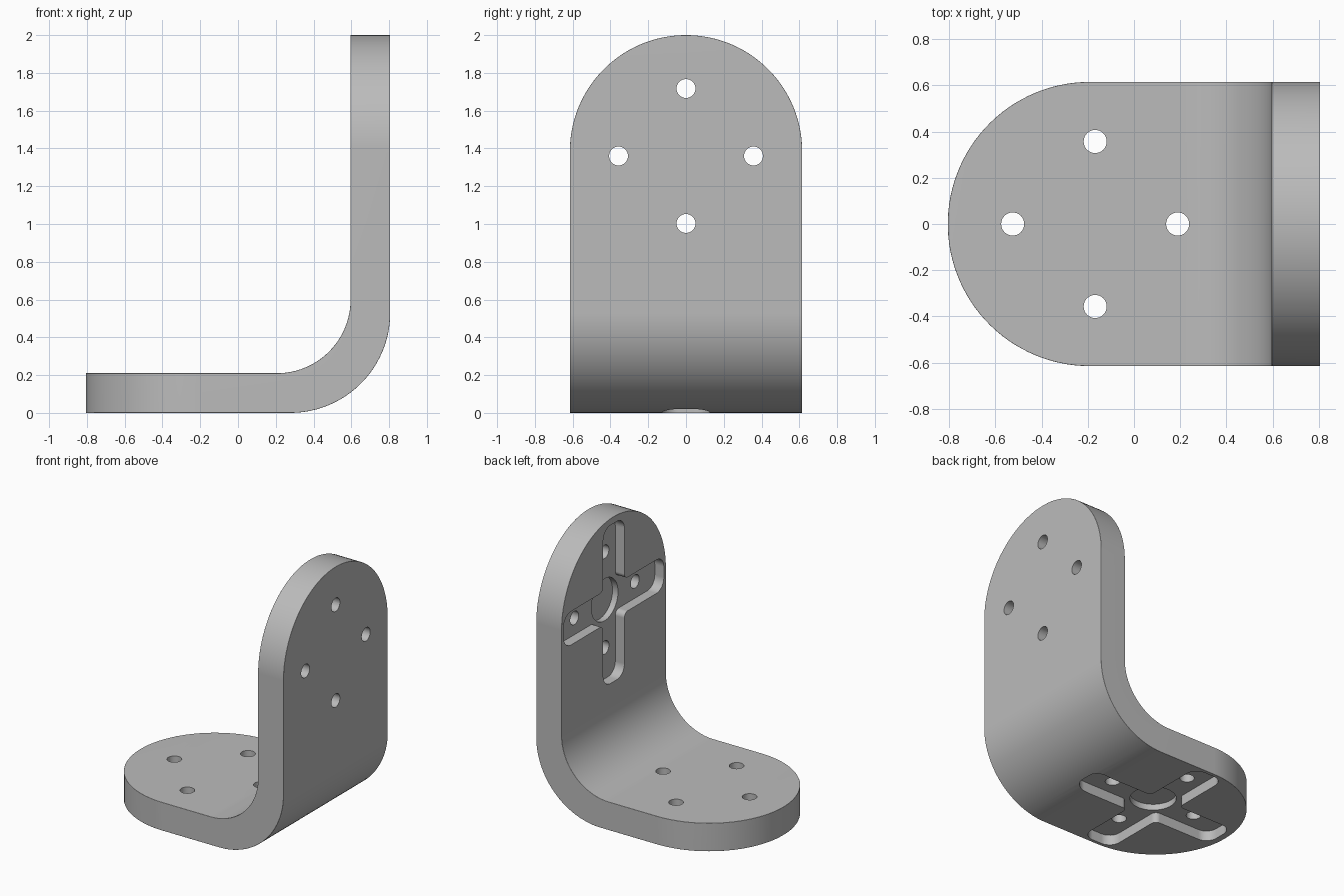
import bpy, bmesh, math
from mathutils import Matrix, Vector

cube = bpy.data.objects.get("Cube")
if cube:
    bpy.data.objects.remove(cube, do_unlink=True)

HALF = 0.615            # half width, also the radius of the rounded ends
T = 0.21                # plate thickness
XMIN, XMAX, TOP = -0.806, 0.806, 2.0
R_IN, R_OUT = 0.39, 0.53

grey = bpy.data.materials.new("light grey")
grey.use_nodes = True
colour = (0.5, 0.5, 0.5, 1)
grey.diffuse_color = colour
grey.node_tree.nodes["Principled BSDF"].inputs["Base Color"].default_value = colour


def add_object(name, bm):
    bmesh.ops.recalc_face_normals(bm, faces=bm.faces)
    mesh = bpy.data.meshes.new(name)
    bm.to_mesh(mesh)
    bm.free()
    mesh.materials.append(grey)
    ob = bpy.data.objects.new(name, mesh)
    bpy.context.collection.objects.link(ob)
    return ob


def prism(name, points, frame, depth):
    """Extrude a 2D outline from just outside a face to a depth inside it."""
    bm = bmesh.new()
    low = [bm.verts.new(frame @ Vector((u, v, -0.1))) for u, v in points]
    high = [bm.verts.new(frame @ Vector((u, v, depth))) for u, v in points]
    n = len(points)
    bm.faces.new(low)
    bm.faces.new(high)
    for i in range(n):
        j = (i + 1) % n
        bm.faces.new((low[i], low[j], high[j], high[i]))
    ob = add_object(name, bm)
    ob.hide_render = True
    return ob


def circle(r, cu=0, cv=0, n=32):
    return [(cu + r * math.cos(2 * math.pi * i / n),
             cv + r * math.sin(2 * math.pi * i / n)) for i in range(n)]


def cross(length, half, r_tip, r_in, n=8):
    """Plus-shaped outline with rounded tips and rounded inner corners."""
    arm = []
    for cv, start in ((-half + r_tip, -90), (half - r_tip, 0)):
        for i in range(n + 1):
            a = math.radians(start + 90 * i / n)
            arm.append((length - r_tip + r_tip * math.cos(a), cv + r_tip * math.sin(a)))
    c = half + r_in
    for i in range(n + 1):
        a = math.radians(270 - 90 * i / n)
        arm.append((c + r_in * math.cos(a), c + r_in * math.sin(a)))
    pts = []
    for k in range(4):
        ca, sa = ((1, 0), (0, 1), (-1, 0), (0, -1))[k]
        pts += [(u * ca - v * sa, u * sa + v * ca) for u, v in arm]
    return pts


# Stations along the bent strip: (inner point, outer point, half width)
stations = []
N = 28
angles = [math.radians(90 * (k + 0.5) / (N + 0.5)) for k in range(N + 1)]
for a in angles:                                   # rounded end of the base
    x = XMIN + HALF - HALF * math.cos(a)
    stations.append(((x, T), (x, 0), HALF * math.sin(a)))
for k in range(25):                                # bend
    a = math.radians(90 * k / 24)
    s, c = math.sin(a), math.cos(a)
    stations.append(((XMAX - T - R_IN + R_IN * s, T + R_IN - R_IN * c),
                     (XMAX - R_OUT + R_OUT * s, R_OUT - R_OUT * c), HALF))
for a in reversed(angles):                         # rounded end of the upright
    z = TOP - HALF + HALF * math.cos(a)
    stations.append(((XMAX - T, z), (XMAX, z), HALF * math.sin(a)))

bm = bmesh.new()
rings = [[bm.verts.new((p[0], y, p[1])) for p, y in
          ((i, -w), (i, w), (o, w), (o, -w))] for i, o, w in stations]
for r, q in zip(rings, rings[1:]):
    for i in range(4):
        j = (i + 1) % 4
        bm.faces.new((r[i], r[j], q[j], q[i]))
bm.faces.new(rings[0])
bm.faces.new(rings[-1])
bracket = add_object("angle_bracket", bm)

# Softened outline edges
bevel = bracket.modifiers.new("soft edges", 'BEVEL')
bevel.width = 0.02
bevel.segments = 3
bevel.limit_method = 'ANGLE'
bevel.angle_limit = math.radians(50)

# Recessed cross, deeper round pocket and four through holes per plate
base_frame = Matrix.Translation((-0.168, 0, 0))
upright_frame = Matrix.Translation((XMAX - T, 0, 1.36)) @ Matrix(
    ((0, 0, 1, 0), (1, 0, 0, 0), (0, 1, 0, 0), (0, 0, 0, 1)))
cutters = []
for side, frame in (("base", base_frame), ("upright", upright_frame)):
    cutters.append(prism(side + "_cross_cutter", cross(0.59, 0.125, 0.085, 0.04), frame, 0.075))
    cutters.append(prism(side + "_pocket_cutter", circle(0.157, n=48), frame, 0.12))
    for u, v in ((1, 0), (0, 1), (-1, 0), (0, -1)):
        cutters.append(prism(side + "_hole_cutter",
                             circle(0.05, 0.357 * u, 0.357 * v), frame, 0.4))

bpy.ops.object.select_all(action='DESELECT')
bracket.select_set(True)
bpy.context.view_layer.objects.active = bracket
for cutter in cutters:
    mod = bracket.modifiers.new(cutter.name, 'BOOLEAN')
    mod.operation = 'DIFFERENCE'
    mod.solver = 'EXACT'
    mod.object = cutter
for mod in list(bracket.modifiers):
    bpy.ops.object.modifier_apply(modifier=mod.name)
for cutter in cutters:
    bpy.data.objects.remove(cutter, do_unlink=True)

# Smooth curves, crisp pocket edges, flat plates
bpy.ops.object.shade_smooth_by_angle(angle=math.radians(35))
weighted = bracket.modifiers.new("flat plates", 'WEIGHTED_NORMAL')
weighted.keep_sharp = True
